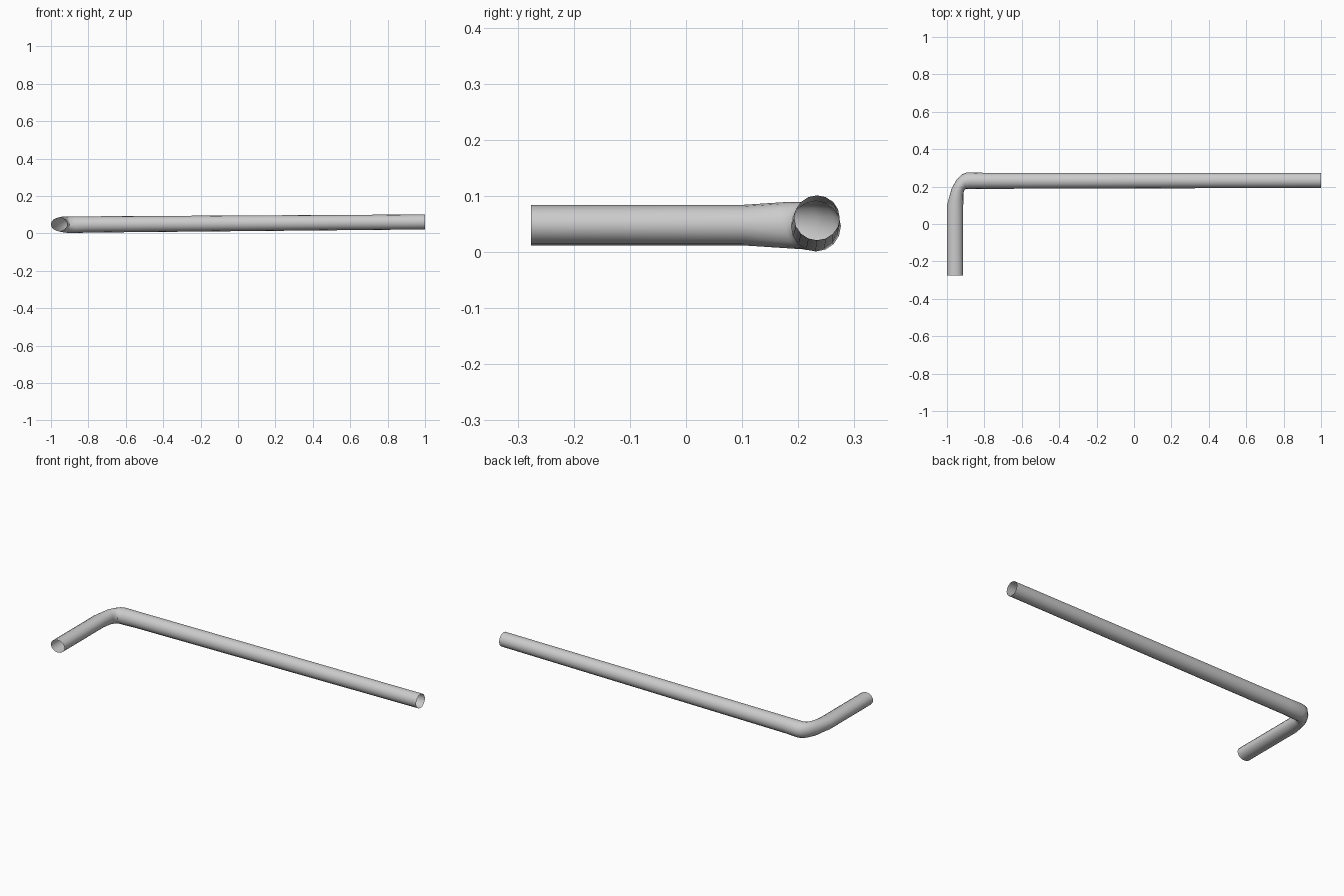
import bpy, bmesh, math
from mathutils import Vector

if "Cube" in bpy.data.objects:
    bpy.data.objects.remove(bpy.data.objects["Cube"])

SIDES = 16

# Tube stations: inner edge (x, y), outer edge (x, y), centre height, half height
stations = [
    ((-0.913, -0.276), (-1.0, -0.276), 0.048, 0.036),
    ((-0.913, 0.10), (-1.0, 0.10), 0.048, 0.036),
    ((-0.912, 0.165), (-0.976, 0.188), 0.048, 0.041),
    ((-0.908, 0.180), (-0.950, 0.235), 0.047, 0.042),
    ((-0.900, 0.188), (-0.920, 0.266), 0.046, 0.044),
    ((-0.870, 0.187), (-0.893, 0.276), 0.046, 0.045),
    ((-0.810, 0.188), (-0.810, 0.274), 0.0475, 0.0435),
    ((1.0, 0.193), (1.0, 0.274), 0.061, 0.040),
]

# Bent open tube, lofted through elliptical rings
bm = bmesh.new()
rings = []
for inner, outer, zc, rz in stations:
    a, b = Vector((*inner, zc)), Vector((*outer, zc))
    mid, half = (a + b) / 2, (b - a) / 2
    ring = []
    for i in range(SIDES):
        t = math.tau * i / SIDES
        ring.append(bm.verts.new(mid + half * math.cos(t) + Vector((0, 0, rz * math.sin(t)))))
    rings.append(ring)
for r, s in zip(rings, rings[1:]):
    for i in range(SIDES):
        j = (i + 1) % SIDES
        bm.faces.new((r[i], r[j], s[j], s[i]))
bmesh.ops.recalc_face_normals(bm, faces=bm.faces)

mesh = bpy.data.meshes.new("bent_tube")
bm.to_mesh(mesh)
bm.free()
tube = bpy.data.objects.new("bent_tube", mesh)
bpy.context.collection.objects.link(tube)

# Smooth shading
bpy.context.view_layer.objects.active = tube
tube.select_set(True)
bpy.ops.object.shade_smooth_by_angle(angle=math.radians(40))
